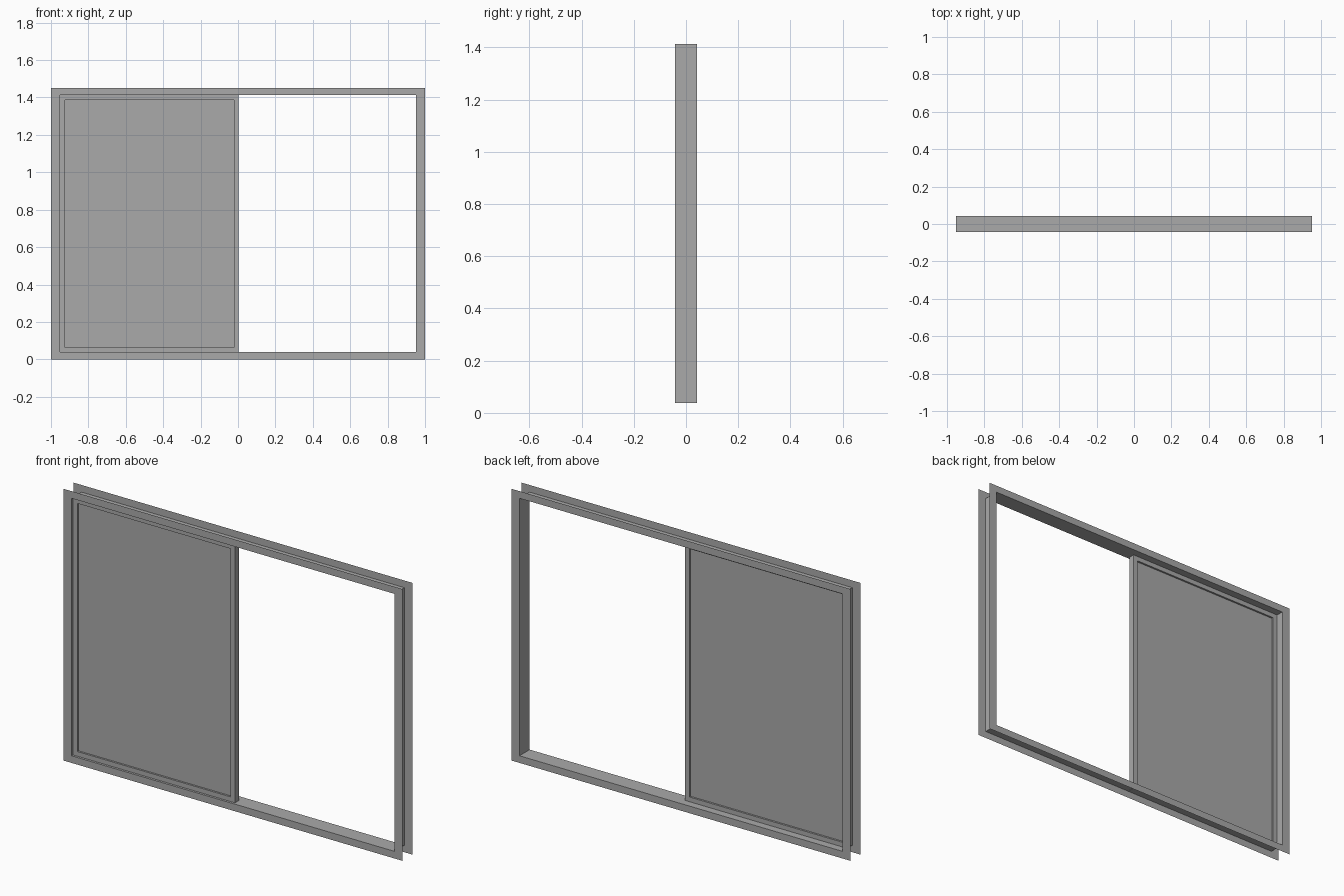
import bpy
import bmesh

default = bpy.data.objects.get("Cube")
if default:
    bpy.data.objects.remove(default, do_unlink=True)

grey = bpy.data.materials.new("window_grey")
grey.use_nodes = True
colour = (0.4, 0.4, 0.4, 1)
grey.diffuse_color = colour
grey.node_tree.nodes["Principled BSDF"].inputs["Base Color"].default_value = colour


def ring_strip(name, loops, closed=False, caps=False):
    """Bridge rectangles given as (x0, x1, z0, z1, y) into one mesh."""
    bm = bmesh.new()
    rings = []
    for x0, x1, z0, z1, y in loops:
        corners = ((x0, z0), (x1, z0), (x1, z1), (x0, z1))
        rings.append([bm.verts.new((x, y, z)) for x, z in corners])
    pairs = list(zip(rings, rings[1:]))
    if closed:
        pairs.append((rings[-1], rings[0]))
    for a, b in pairs:
        for i in range(4):
            j = (i + 1) % 4
            bm.faces.new((a[i], a[j], b[j], b[i]))
    if caps:
        bm.faces.new(rings[0])
        bm.faces.new(rings[-1])
    bmesh.ops.recalc_face_normals(bm, faces=bm.faces)
    mesh = bpy.data.meshes.new(name)
    bm.to_mesh(mesh)
    bm.free()
    mesh.materials.append(grey)
    obj = bpy.data.objects.new(name, mesh)
    bpy.context.collection.objects.link(obj)
    return obj


# Outer frame: a channel of thin sheet, two flanges joined by the lining
depth = 0.043
outer = (-1, 1, 0, 1.45)
inner = (-0.953, 0.953, 0.038, 1.412)
ring_strip("outer_frame", [outer + (-depth,), inner + (-depth,),
                           inner + (depth,), outer + (depth,)])

# Sliding sash with a slim border
front, back = -0.031, 0.002
x0, x1, z0, z1 = -0.952, 0.004, 0.037, 1.413
border = 0.026
sash = (x0, x1, z0, z1)
opening = (x0 + border, x1 - border, z0 + border, z1 - border)
ring_strip("sliding_sash", [sash + (front,), opening + (front,),
                            opening + (back,), sash + (back,)], closed=True)

# Opaque pane, recessed on both sides of the sash
recess = 0.01
ring_strip("sash_pane", [opening + (front + recess,),
                         opening + (back - recess,)], caps=True)
